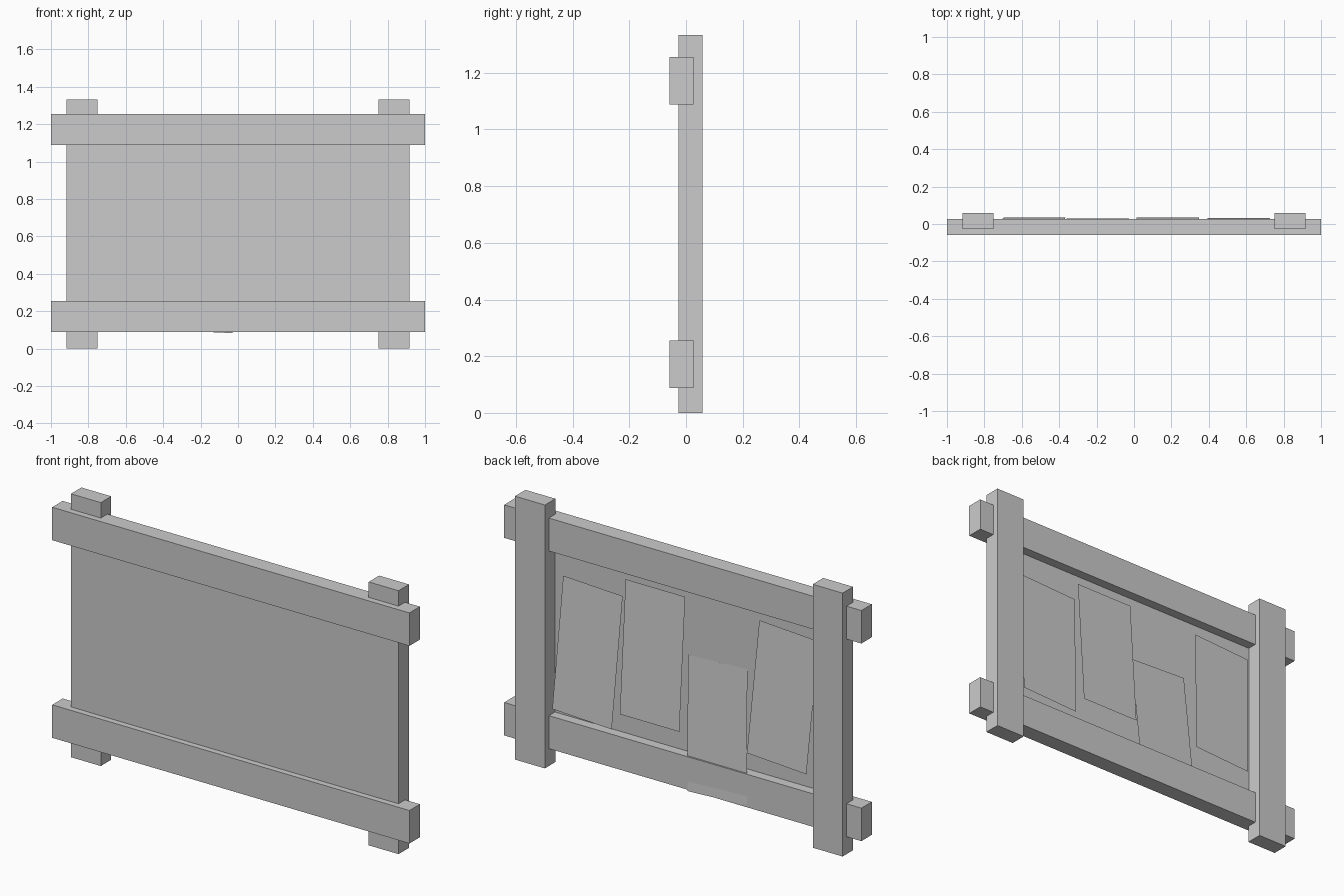
import bpy
from math import radians

if "Cube" in bpy.data.objects:
    bpy.data.objects.remove(bpy.data.objects["Cube"])


def box(name, x, y, z):
    """Box given by its (min, max) range on each axis."""
    mins, maxs = zip(x, y, z)
    bpy.ops.mesh.primitive_cube_add(
        size=1, location=[(a + b) / 2 for a, b in zip(mins, maxs)])
    ob = bpy.context.object
    ob.name = name
    ob.scale = [b - a for a, b in zip(mins, maxs)]
    bpy.ops.object.transform_apply(location=False, rotation=False, scale=True)
    return ob


# Two upright posts
for side, x in (("left", (-0.917, -0.75)), ("right", (0.75, 0.917))):
    box(f"post_{side}", x, (-0.026, 0.0575), (0, 1.333))

# Two cross rails, half-lapped over the front of the posts
for level, z in (("lower", 0.088), ("upper", 1.088)):
    box(f"rail_{level}", (-1, 1), (-0.0575, 0.026), (z, z + 0.167))

# Thin board panel, flush with the front of the posts
box("board_panel", (-0.835, 0.835), (-0.027, -0.023), (0.17, 1.17))

# Paper sheets on the back, hanging slightly askew and leaning outwards
sheets = [  # centre x, y, z, turn in degrees
    (0.546, 0.008, 0.622, -2.5),
    (0.180, 0.011, 0.706, 0.0),
    (-0.180, 0.006, 0.423, 2.6),
    (-0.550, 0.011, 0.690, -3.2),
]
for i, (x, y, z, turn) in enumerate(sheets):
    bpy.ops.mesh.primitive_plane_add(size=1)
    ob = bpy.context.object
    ob.name = f"paper_sheet_{i + 1}"
    ob.scale = (0.333, 0.667, 1)
    ob.location = (x, y, z)
    # -90 stands the sheet facing +y with its top edge up, plus the lean
    ob.rotation_euler = (radians(-90 + 4), radians(turn), 0)
